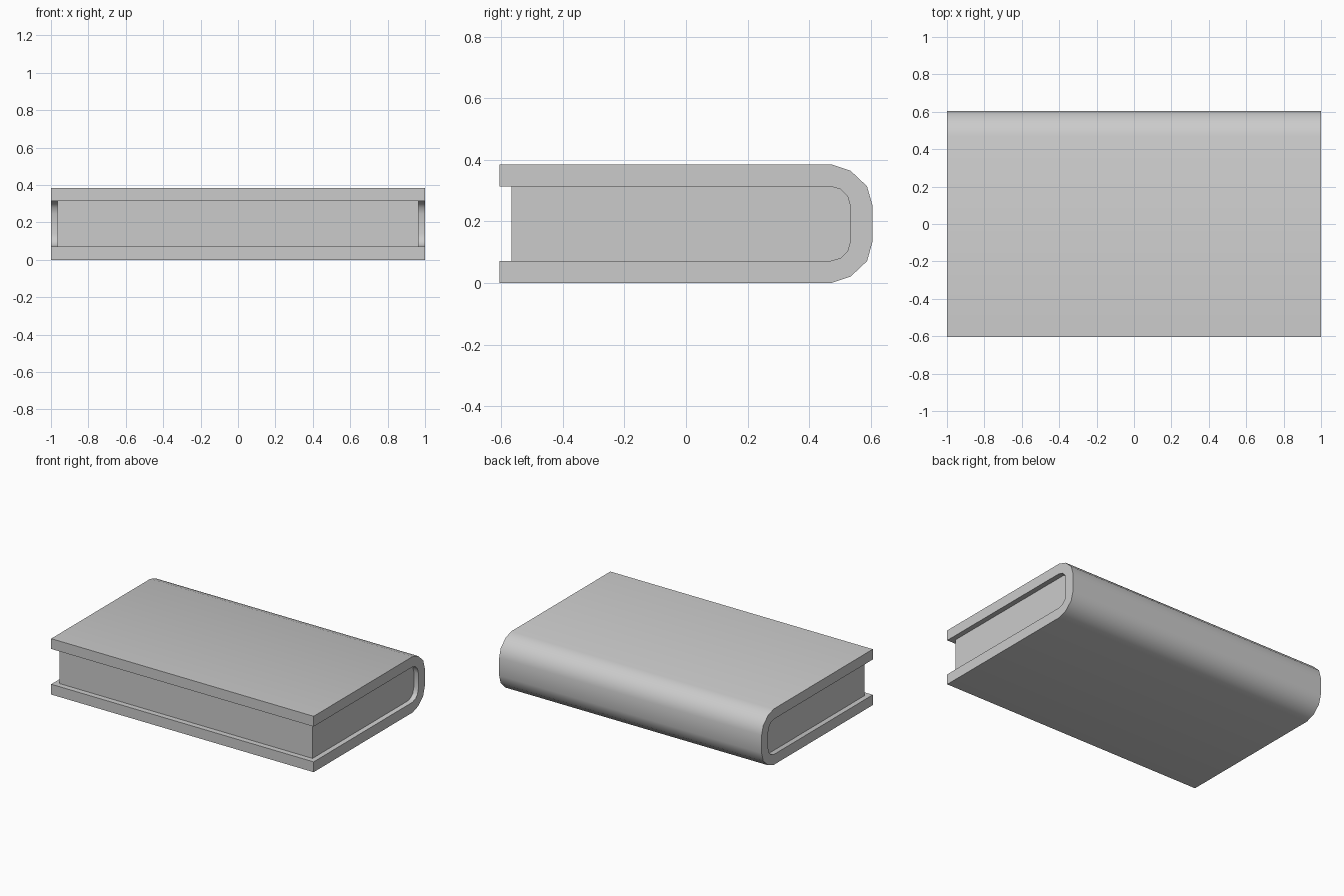
import bpy, bmesh, math

if "Cube" in bpy.data.objects:
    bpy.data.objects.remove(bpy.data.objects["Cube"])

MID = 0.1925  # height of the horizontal symmetry plane


def mirrored(half):
    """Complete a lower half profile (y, z) by reflecting it about MID."""
    return half + [(y, 2 * MID - z) for y, z in reversed(half)]


def extrude_profile(name, profile, half_width):
    bm = bmesh.new()
    face = bm.faces.new([bm.verts.new((-half_width, y, z)) for y, z in profile])
    ext = bmesh.ops.extrude_face_region(bm, geom=[face], use_keep_orig=True)
    verts = [g for g in ext["geom"] if isinstance(g, bmesh.types.BMVert)]
    bmesh.ops.translate(bm, verts=verts, vec=(2 * half_width, 0, 0))
    bmesh.ops.recalc_face_normals(bm, faces=bm.faces[:])
    mesh = bpy.data.meshes.new(name)
    bm.to_mesh(mesh)
    bm.free()
    obj = bpy.data.objects.new(name, mesh)
    bpy.context.collection.objects.link(obj)
    bpy.ops.object.select_all(action='DESELECT')
    obj.select_set(True)
    bpy.context.view_layer.objects.active = obj
    bpy.ops.object.shade_smooth_by_angle(angle=math.radians(35))
    return obj


# Rounded spine curves, lower halves
outer_curve = [(0.473, 0.0), (0.535, 0.021), (0.588, 0.071), (0.605, 0.131)]
inner_curve = [(0.467, 0.071), (0.503, 0.081), (0.525, 0.104), (0.535, 0.139)]

# Cover: C-shaped profile with two boards and a rounded spine
outer = mirrored([(-0.605, 0.0)] + outer_curve)
inner = mirrored([(-0.605, 0.071)] + inner_curve)
extrude_profile("cover", outer + inner[::-1], 1.0)

# Page block: fills the cover, inset at the three open edges
extrude_profile("pages", mirrored([(-0.567, 0.071)] + inner_curve), 0.965)
